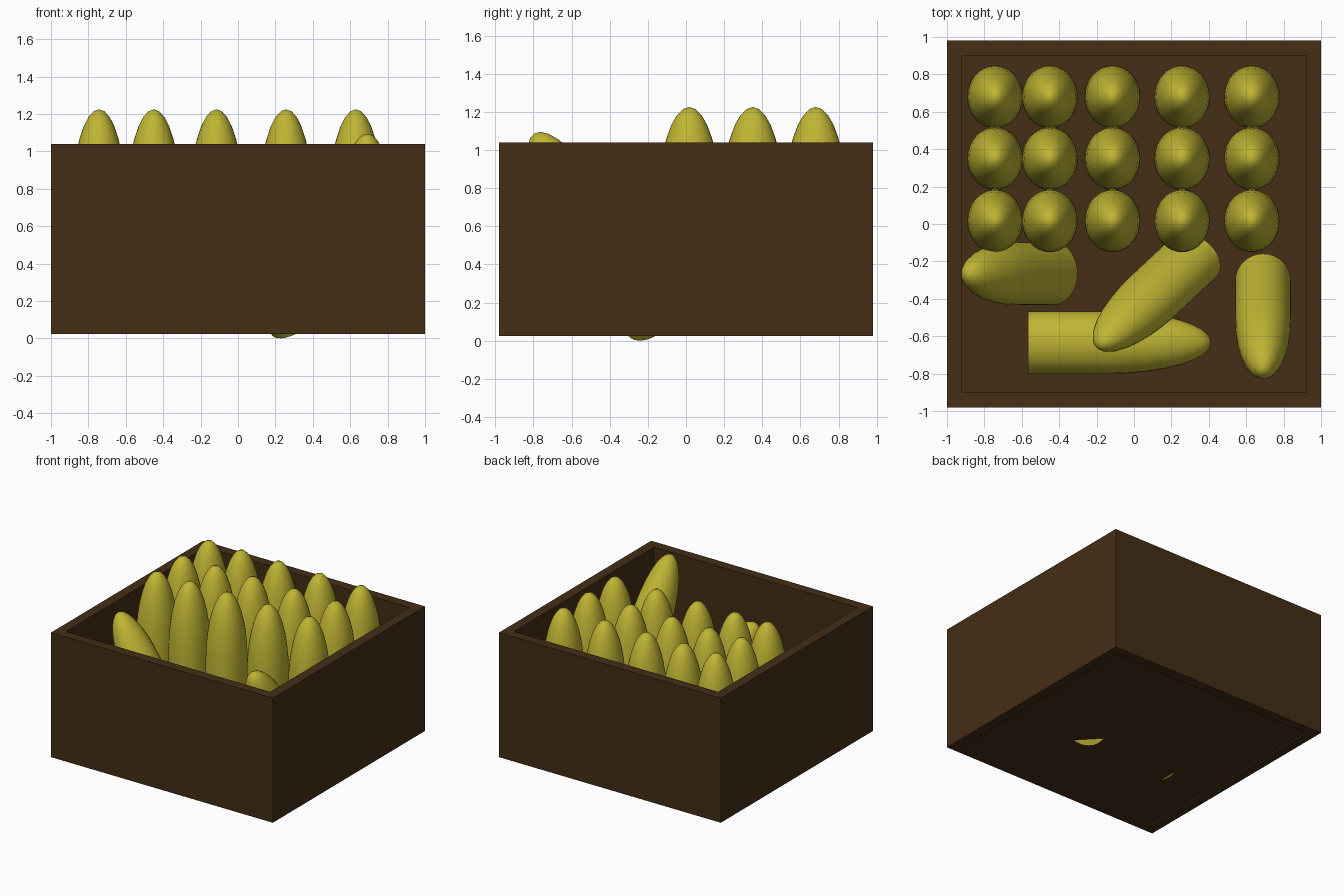
import bpy, bmesh
from math import sin, cos, pi, radians
from mathutils import Matrix, Vector

if "Cube" in bpy.data.objects:
    bpy.data.objects.remove(bpy.data.objects["Cube"])

RX, RY, NOSE, BODY = 0.149, 0.168, 0.55, 0.43
SEGMENTS, RINGS = 32, 8


def material(name, color):
    m = bpy.data.materials.new(name)
    m.diffuse_color = color
    m.use_nodes = True
    m.node_tree.nodes["Principled BSDF"].inputs["Base Color"].default_value = m.diffuse_color
    return m


wood = material("dark_wood", (0.058, 0.027, 0.008, 1))
brass = material("brass", (0.52, 0.46, 0.033, 1))


def link(name, mesh):
    ob = bpy.data.objects.new(name, mesh)
    bpy.context.collection.objects.link(ob)
    return ob


def box(name, lo, hi):
    lo, hi = Vector(lo), Vector(hi)
    bm = bmesh.new()
    bmesh.ops.create_cube(bm, size=1)
    for v in bm.verts:
        v.co = (lo + hi) / 2 + v.co * (hi - lo)
    mesh = bpy.data.meshes.new(name)
    bm.to_mesh(mesh)
    bm.free()
    mesh.materials.append(wood)
    return link(name, mesh)


# Crate: four walls and a slightly recessed floor
Z0, Z1 = 0.025, 1.04
box("front_wall", (-1, -0.98, Z0), (1, -0.90, Z1))
box("back_wall", (-1, 0.90, Z0), (1, 0.98, Z1))
box("left_wall", (-1, -0.90, Z0), (-0.92, 0.90, Z1))
box("right_wall", (0.92, -0.90, Z0), (1, 0.90, Z1))
box("floor", (-0.92, -0.90, 0.037), (0.92, 0.90, 0.09))


# Slug: flat-based cylinder with half-ellipsoid nose, origin at the joint
def slug_mesh():
    bm = bmesh.new()
    profile = [(1, -BODY)] + [(cos(i * pi / 2 / RINGS), NOSE * sin(i * pi / 2 / RINGS))
                              for i in range(RINGS)]
    rings = [[bm.verts.new((RX * r * cos(2 * pi * k / SEGMENTS),
                            RY * r * sin(2 * pi * k / SEGMENTS), z))
              for k in range(SEGMENTS)] for r, z in profile]
    tip = bm.verts.new((0, 0, NOSE))
    bm.faces.new(rings[0][::-1])
    for k in range(SEGMENTS):
        n = (k + 1) % SEGMENTS
        for a, b in zip(rings, rings[1:]):
            bm.faces.new((a[k], a[n], b[n], b[k]))
        bm.faces.new((rings[-1][k], rings[-1][n], tip))
    mesh = bpy.data.meshes.new("slug")
    bm.to_mesh(mesh)
    bm.free()
    mesh.materials.append(brass)
    mesh.shade_smooth()
    mesh.set_sharp_from_angle(angle=radians(30))
    return mesh


SLUG = slug_mesh()


def slug(name, joint, rotation=Matrix.Identity(4)):
    link(name, SLUG).matrix_world = Matrix.Translation(joint) @ rotation


def rot(angle, axis):
    return Matrix.Rotation(radians(angle), 4, axis)


# Standing rows
for row, y in enumerate((0.68, 0.35, 0.017)):
    for col, x in enumerate((-0.743, -0.45, -0.115, 0.257, 0.63)):
        slug(f"standing_slug_{row}_{col}", (x, y, 0.675))

# Loose slugs leaning or lying at the front
slug("left_leaning_slug", (-0.635, -0.265, 0.48), rot(-28, 'Y'))
slug("right_leaning_slug", (0.69, -0.519, 0.611), rot(30, 'X'))
slug("diagonal_slug", (0.097, -0.388, 0.417), rot(43, 'Z') @ rot(-45, 'Y') @ rot(45, 'Z'))
slug("lying_slug", (-0.138, -0.633, 0.25), rot(90, 'Y'))
